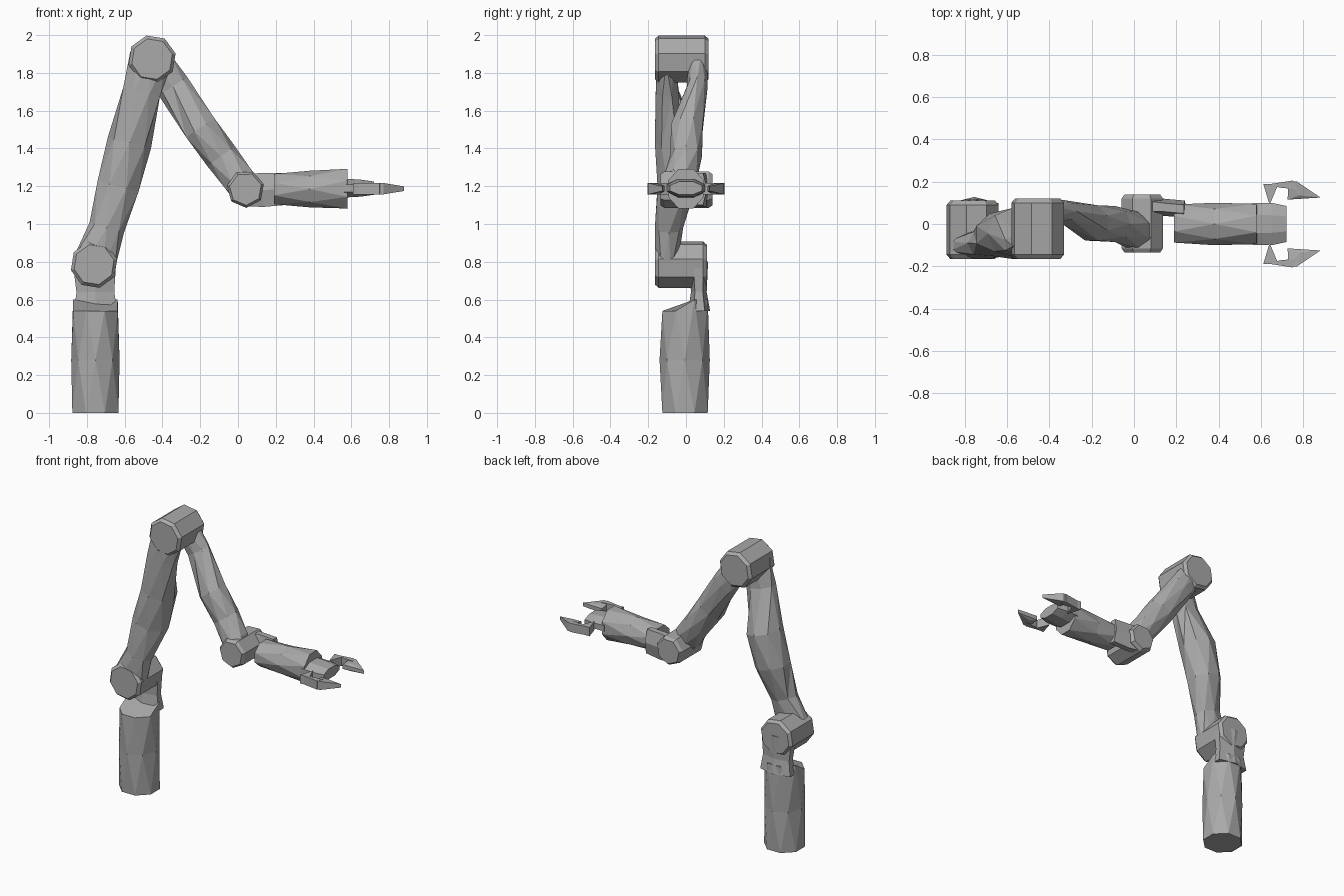
import bpy, bmesh, math
from mathutils import Vector

cube = bpy.data.objects.get("Cube")
if cube:
    bpy.data.objects.remove(cube)

metal = bpy.data.materials.new("grey metal")
metal.use_nodes = True
GREY = (0.4, 0.4, 0.4, 1)
metal.diffuse_color = GREY
metal.node_tree.nodes["Principled BSDF"].inputs["Base Color"].default_value = GREY


def finish(name, bm):
    bmesh.ops.recalc_face_normals(bm, faces=bm.faces)
    mesh = bpy.data.meshes.new(name)
    bm.to_mesh(mesh)
    bm.free()
    mesh.materials.append(metal)
    obj = bpy.data.objects.new(name, mesh)
    bpy.context.collection.objects.link(obj)
    return obj


def limb(name, sections, sides=8, faceted=True):
    """Loft along sections (x, y, z, half width, half depth in y)."""
    bm = bmesh.new()
    pts = [Vector(s[:3]) for s in sections]
    rings = []
    for i, (x, y, z, w, d) in enumerate(sections):
        t = pts[min(i + 1, len(pts) - 1)] - pts[max(i - 1, 0)]
        t.y = 0
        t.normalize()
        across = Vector((t.z, 0, -t.x))
        ring = []
        for k in range(sides):
            # inner rings are twisted half a step to give long triangular facets
            twist = 0.5 if not (faceted and i % 2) else 0
            a = math.tau * (k + twist) / sides
            grow = 1 / math.cos(math.pi / sides) if twist else 1
            p = pts[i] + across * math.cos(a) * w * grow
            p.y += math.sin(a) * d * grow
            ring.append(bm.verts.new(p))
        rings.append(ring)
    for a, b in zip(rings, rings[1:]):
        for k in range(sides):
            n = (k + 1) % sides
            bm.faces.new((a[k], a[n], b[n], b[k]))
    bm.faces.new(rings[0])
    bm.faces.new(rings[-1])
    if faceted:
        bmesh.ops.triangulate(bm, faces=[f for f in bm.faces if len(f.verts) == 4])
    return finish(name, bm)


def pivot(name, x, z, r, y0, y1, sides=8):
    """Joint barrel with its axis along y."""
    bm = bmesh.new()
    rings = []
    for y, s in ((y0, 0.86), (y0 + 0.02, 1), (y1 - 0.02, 1), (y1, 0.86)):
        rings.append([bm.verts.new((x + r * s * math.cos(math.tau * (k + 0.3) / sides), y,
                                    z + r * s * math.sin(math.tau * (k + 0.3) / sides)))
                      for k in range(sides)])
    for a, b in zip(rings, rings[1:]):
        for k in range(sides):
            n = (k + 1) % sides
            bm.faces.new((a[k], a[n], b[n], b[k]))
    bm.faces.new(rings[0])
    bm.faces.new(rings[-1])
    return finish(name, bm)


def hull(name, points):
    bm = bmesh.new()
    for p in points:
        bm.verts.new(p)
    bmesh.ops.convex_hull(bm, input=bm.verts)
    return finish(name, bm)


# Base column with a sloped front shoulder
base = limb("base_column", [(-0.755, -0.005, 0, 0.122, 0.12),
                            (-0.755, -0.007, 0.28, 0.128, 0.133),
                            (-0.755, -0.005, 0.57, 0.118, 0.12)])
for v in base.data.vertices:
    if v.co.z > 0.5:
        v.co.z = 0.6 if v.co.y > 0 else 0.54

# Rear bracket carrying the shoulder barrel
limb("shoulder_bracket", [(-0.755, 0.07, 0.54, 0.115, 0.05),
                          (-0.755, 0.068, 0.64, 0.1, 0.036),
                          (-0.76, 0.065, 0.8, 0.115, 0.045)], 6, False)
pivot("shoulder_joint", -0.762, 0.785, 0.126, -0.165, 0.11)

# Upper arm bows toward the back in the middle
limb("upper_arm", [(-0.765, -0.105, 0.78, 0.115, 0.058),
                   (-0.695, -0.09, 0.98, 0.095, 0.075),
                   (-0.635, -0.05, 1.2, 0.112, 0.1),
                   (-0.575, -0.045, 1.43, 0.118, 0.12),
                   (-0.51, -0.1, 1.7, 0.1, 0.06),
                   (-0.46, -0.105, 1.88, 0.115, 0.055)])
pivot("elbow_joint", -0.455, 1.873, 0.128, -0.165, 0.12)

# Forearm crosses from the back of the elbow to the front of the wrist
limb("forearm", [(-0.43, 0.06, 1.86, 0.08, 0.05),
                 (-0.345, 0.06, 1.73, 0.09, 0.055),
                 (-0.2, 0.005, 1.51, 0.09, 0.083),
                 (-0.09, 0.0, 1.36, 0.09, 0.085),
                 (0.0, -0.03, 1.24, 0.085, 0.085),
                 (0.045, -0.06, 1.18, 0.085, 0.07)])
pivot("wrist_joint", 0.04, 1.185, 0.1, -0.135, 0.14, 7)

# Rear wrist bracket and tapered hand housing
limb("wrist_bracket", [(0.04, 0.085, 1.18, 0.085, 0.045),
                       (0.13, 0.08, 1.18, 0.09, 0.035),
                       (0.24, 0.07, 1.185, 0.085, 0.035)], 6, False)
limb("hand_housing", [(0.19, 0.002, 1.185, 0.08, 0.09),
                      (0.38, 0, 1.185, 0.097, 0.1),
                      (0.58, 0, 1.187, 0.105, 0.095)])
limb("palm", [(0.56, 0, 1.19, 0.05, 0.1),
              (0.65, 0, 1.19, 0.045, 0.1),
              (0.72, 0, 1.19, 0.035, 0.085)], 8, False)

# Two mirrored gripper claws, each with a link plate
for side, label in ((1, "rear"), (-1, "front")):
    link = [(0.61, 0.19), (0.68, 0.185), (0.64, 0.09)]
    knuckle = [(0.62, 0.185), (0.75, 0.205), (0.77, 0.165), (0.7, 0.17)]
    hull(label + "_claw_link", [(x, side * y, 1.187 + dz)
                                for x, y in link for dz in (-0.03, 0.03)])
    hull(label + "_claw_knuckle", [(x, side * y, 1.187 + dz)
                                   for x, y in knuckle for dz in (-0.03, 0.03)])
    tip = [(0.73, 0.2, 0.03), (0.77, 0.2, 0.03), (0.725, 0.115, 0.015),
           (0.78, 0.135, 0.025), (0.88, 0.125, 0.012)]
    hull(label + "_claw_tip", [(x, side * y, 1.187 + s * h)
                               for x, y, h in tip for s in (-1, 1)])
